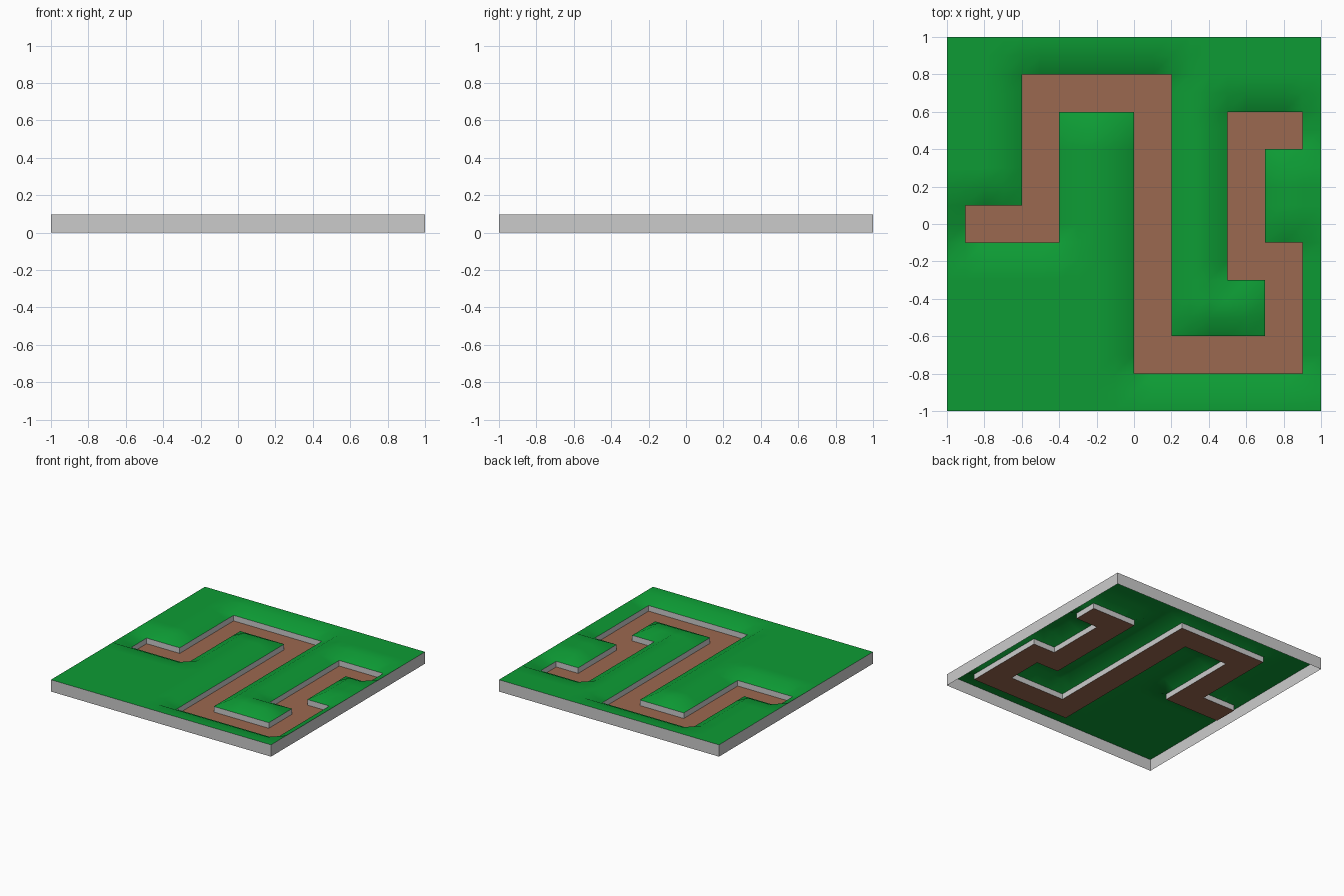
import bpy, bmesh

if "Cube" in bpy.data.objects:
    bpy.data.objects.remove(bpy.data.objects["Cube"])

S = 0.1                           # tile size
TOP, RIM, FLOOR = 0.097, 0.046, 0.0

# Path as overlapping rectangles in tile units: x0, y0, x1, y1
RECTS = [(-9, -1, -4, 1), (-6, -1, -4, 8), (-6, 6, 2, 8), (0, -8, 2, 8),
         (0, -8, 9, -6), (7, -8, 9, -1), (5, -3, 9, -1), (5, -3, 7, 6),
         (5, 4, 9, 6)]
path = {(i, j) for x0, y0, x1, y1 in RECTS
        for i in range(x0, x1) for j in range(y0, y1)}
land = {(i, j) for i in range(-10, 10) for j in range(-10, 10)} - path


def corners(i, j):
    return [(i, j), (i + 1, j), (i + 1, j + 1), (i, j + 1)]


path_points = {p for c in path for p in corners(*c)}


def land_z(p):
    return RIM if p in path_points else TOP


def build(name, faces, color=None, smooth=False, dissolve=False):
    bm = bmesh.new()
    for f in faces:
        bm.faces.new([bm.verts.new(p) for p in f])
    bmesh.ops.remove_doubles(bm, verts=bm.verts, dist=1e-4)
    if dissolve:
        bmesh.ops.dissolve_limit(bm, angle_limit=0.02, verts=bm.verts, edges=bm.edges)
    for f in bm.faces:
        f.smooth = smooth
    me = bpy.data.meshes.new(name)
    bm.to_mesh(me)
    bm.free()
    ob = bpy.data.objects.new(name, me)
    bpy.context.collection.objects.link(ob)
    if color:
        mat = bpy.data.materials.new(name)
        mat.diffuse_color = (*color, 1)
        mat.use_nodes = True
        mat.node_tree.nodes["Principled BSDF"].inputs["Base Color"].default_value = mat.diffuse_color
        me.materials.append(mat)
    return ob


def at(p, z):
    return (p[0] * S, p[1] * S, z)


# Grass that slopes down to the path edge
build("grass", [[at(p, land_z(p)) for p in corners(*c)] for c in sorted(land)],
      (0.004, 0.33, 0.035), smooth=True)

# Flat sunken path floor
build("path_floor", [[at(p, FLOOR) for p in corners(*c)] for c in sorted(path)],
      (0.33, 0.14, 0.08), dissolve=True)

# Kerb walls between the path floor and the grass
walls = []
for i, j in sorted(path):
    ring = corners(i, j)
    for k, step in enumerate([(0, -1), (1, 0), (0, 1), (-1, 0)]):
        if (i + step[0], j + step[1]) not in path:
            a, b = ring[k], ring[(k + 1) % 4]
            walls.append([at(b, FLOOR), at(a, FLOOR), at(a, RIM), at(b, RIM)])
build("path_walls", walls, dissolve=True)

# Outer skirt, open underneath
edge = [(-10, -10), (10, -10), (10, 10), (-10, 10)]
build("outer_skirt", [[at(a, 0), at(b, 0), at(b, TOP), at(a, TOP)]
                      for a, b in zip(edge, edge[1:] + edge[:1])])
